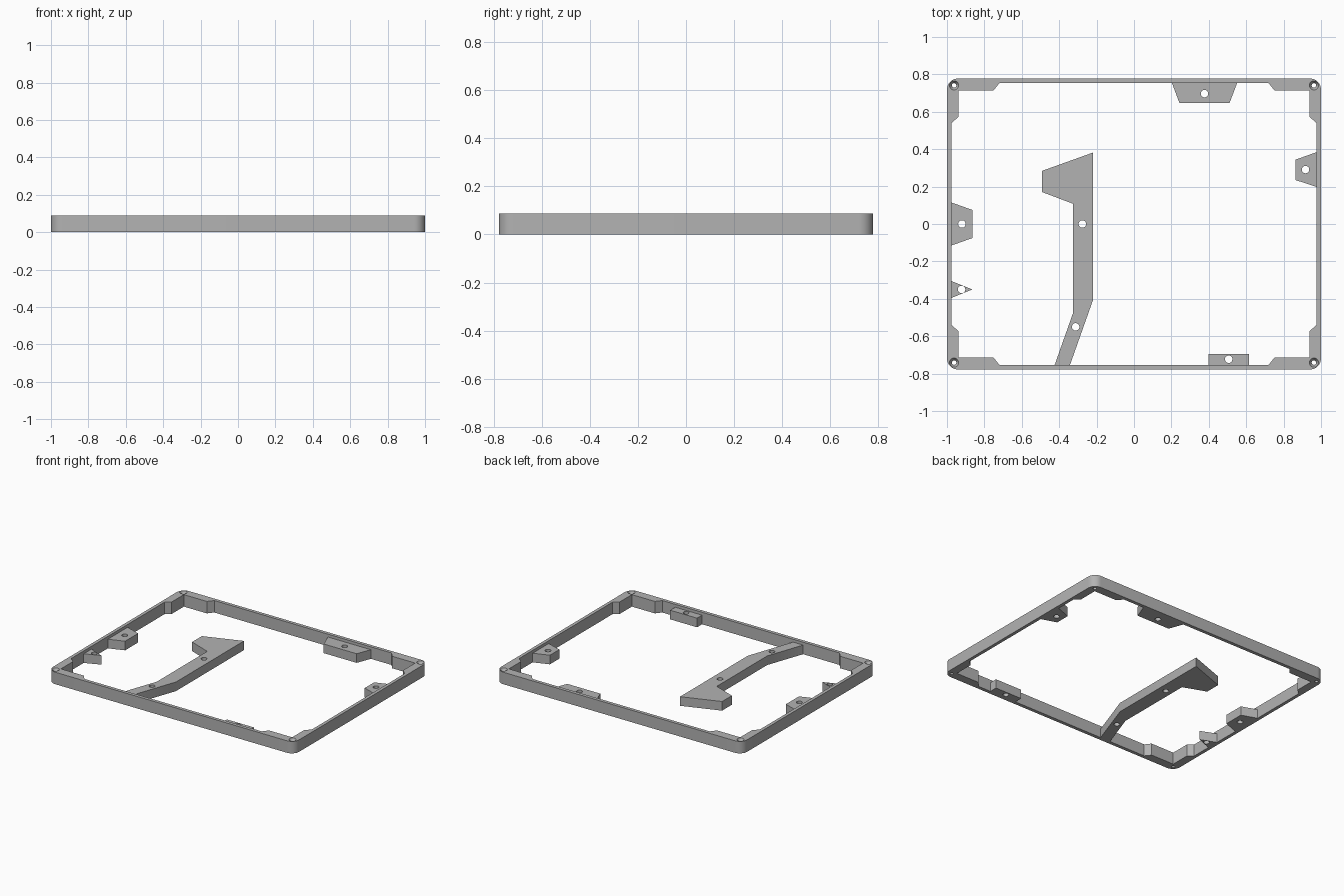
import bpy, bmesh
from math import cos, sin, pi

if "Cube" in bpy.data.objects:
    bpy.data.objects.remove(bpy.data.objects["Cube"], do_unlink=True)

RIM_H, TAB_H, HOLE_R = 0.088, 0.067, 0.02
WX, WY = 0.976, 0.753          # inner wall positions

grey = bpy.data.materials.new("plain grey")
grey.use_nodes = True
grey.diffuse_color = (0.45, 0.45, 0.45, 1)
grey.node_tree.nodes["Principled BSDF"].inputs["Base Color"].default_value = (0.45, 0.45, 0.45, 1)


def prism(name, outline, z0, z1):
    """Extrude a flat outline between two heights."""
    bm = bmesh.new()
    face = bm.faces.new([bm.verts.new((x, y, z0)) for x, y in outline])
    ext = bmesh.ops.extrude_face_region(bm, geom=[face])
    for v in ext["geom"]:
        if isinstance(v, bmesh.types.BMVert):
            v.co.z = z1
    bmesh.ops.recalc_face_normals(bm, faces=bm.faces)
    return finish(name, bm)


def cone(name, x, y, z0, z1, r0, r1):
    bm = bmesh.new()
    bmesh.ops.create_cone(bm, cap_ends=True, segments=24, radius1=r0, radius2=r1, depth=z1 - z0)
    bmesh.ops.translate(bm, verts=bm.verts, vec=(x, y, (z0 + z1) / 2))
    return finish(name, bm)


def finish(name, bm):
    mesh = bpy.data.meshes.new(name)
    bm.to_mesh(mesh)
    bm.free()
    mesh.materials.append(grey)
    obj = bpy.data.objects.new(name, mesh)
    bpy.context.collection.objects.link(obj)
    return obj


def cut(obj, cutters):
    """Subtract the cutters, bake the result and remove the cutters."""
    for c in cutters:
        c.hide_render = True
        mod = obj.modifiers.new("cut", "BOOLEAN")
        mod.operation, mod.solver, mod.object = "DIFFERENCE", "EXACT", c
    graph = bpy.context.evaluated_depsgraph_get()
    baked = bpy.data.meshes.new_from_object(obj.evaluated_get(graph))
    obj.modifiers.clear()
    obj.data = baked
    for c in cutters:
        bpy.data.objects.remove(c, do_unlink=True)


def smooth(obj):
    bpy.ops.object.select_all(action="DESELECT")
    obj.select_set(True)
    bpy.context.view_layer.objects.active = obj
    bpy.ops.object.shade_smooth_by_angle(angle=pi / 6)


def four_corners(quarter):
    """Mirror a quarter outline (from +x to +y) round all four corners."""
    pts = []
    for sx, sy in ((1, 1), (-1, 1), (-1, -1), (1, -1)):
        part = [(x * sx, y * sy) for x, y in quarter]
        pts += part if sx * sy > 0 else part[::-1]
    return pts


# Rim with rounded outer corners and thickened, chamfered inner corners
R = 0.06
arc = [(1 - R + R * cos(i * pi / 16), 0.778 - R + R * sin(i * pi / 16)) for i in range(9)]
rim = prism("rim_frame", four_corners(arc), 0, RIM_H)
inner = [(WX, 0.54), (0.939, 0.572), (0.939, 0.713), (0.752, 0.713), (0.72, WY)]
cutters = [prism("opening_cutter", four_corners(inner), -0.1, 0.2)]

# Countersunk corner screw holes
for sx in (-1, 1):
    for sy in (-1, 1):
        x, y = sx * 0.962, sy * 0.741
        cutters.append(cone("screw_cutter", x, y, -0.1, 0.2, 0.012, 0.012))
        cutters.append(cone("sink_cutter", x, y, RIM_H - 0.025, RIM_H + 0.005, 0.01, 0.0275))
cut(rim, cutters)
smooth(rim)

# Mounting tabs and the long arm: outline, then hole centres
parts = {
    "back_tab": ([(0.203, WY), (0.551, WY), (0.511, 0.647), (0.243, 0.647)], [(0.377, 0.697)]),
    "left_tab": ([(WX, 0.384), (WX, 0.198), (0.864, 0.235), (0.864, 0.344)], [(0.917, 0.291)]),
    "right_tab": ([(-WX, 0.115), (-0.864, 0.075), (-0.864, -0.075), (-WX, -0.115)], [(-0.92, 0)]),
    "right_pointed_tab": ([(-WX, -0.305), (-0.864, -0.35), (-WX, -0.395)], [(-0.922, -0.35)]),
    "front_tab": ([(0.397, -WY), (0.615, -WY), (0.615, -0.695), (0.397, -0.695)], [(0.506, -0.723)]),
    "support_arm": ([(-0.219, 0.382), (-0.219, -0.406), (-0.342, -WY), (-0.424, -WY),
                     (-0.326, -0.476), (-0.326, 0.108), (-0.492, 0.171), (-0.492, 0.284)],
                    [(-0.276, 0), (-0.312, -0.55)]),
}
for name, (outline, holes) in parts.items():
    part = prism(name, outline, 0, TAB_H)
    cut(part, [cone("hole_cutter", x, y, -0.1, 0.2, HOLE_R, HOLE_R) for x, y in holes])
    smooth(part)
